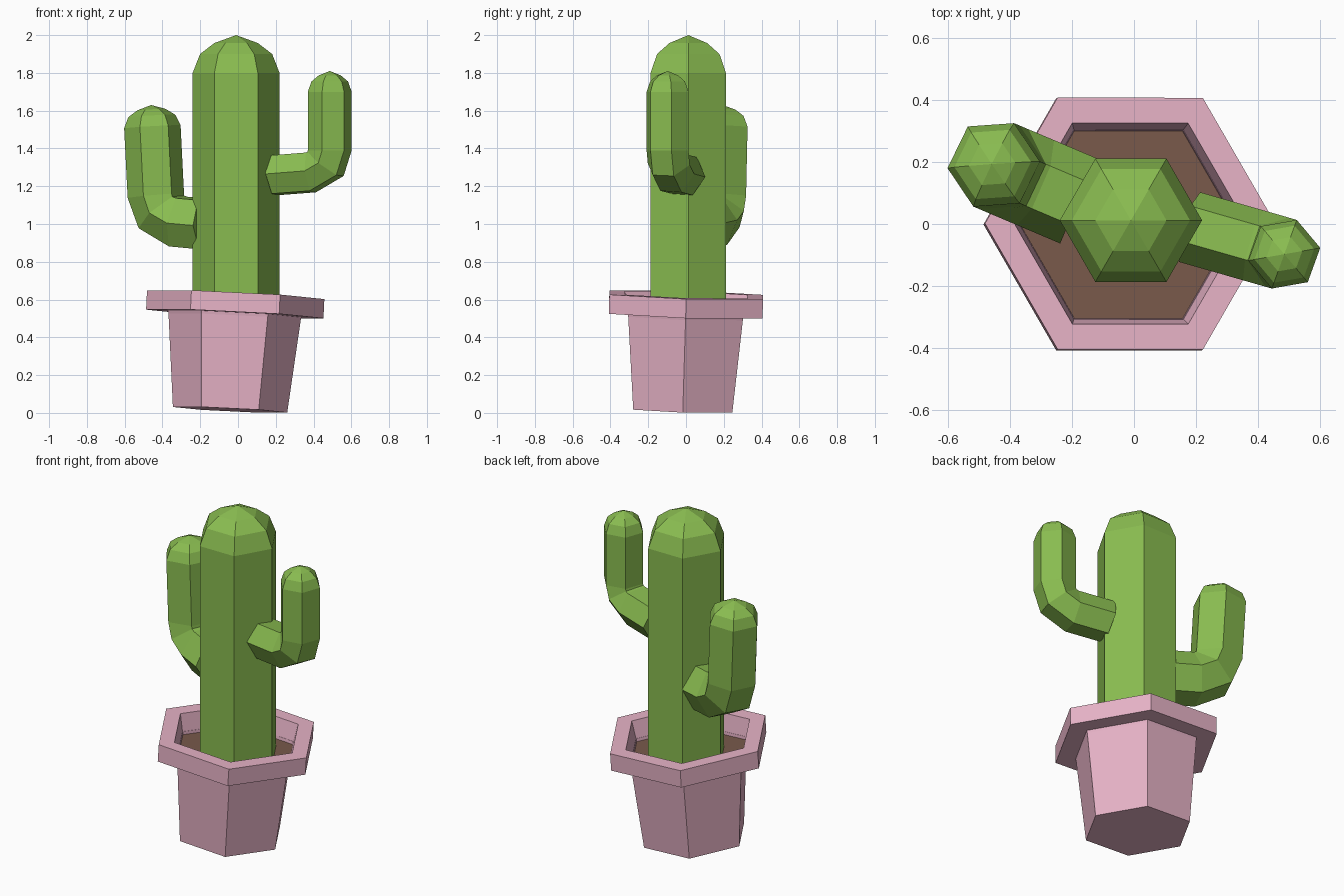
import bpy, bmesh
from math import sin, cos, radians, pi
from mathutils import Vector, Matrix

if "Cube" in bpy.data.objects:
    bpy.data.objects.remove(bpy.data.objects["Cube"])

SIDES = 6


def material(name, rgb):
    m = bpy.data.materials.new(name)
    m.diffuse_color = (*rgb, 1)
    m.use_nodes = True
    m.node_tree.nodes["Principled BSDF"].inputs["Base Color"].default_value = m.diffuse_color
    return m


green = material("cactus_green", (0.25, 0.50, 0.08))
pink = material("pot_pink", (0.80, 0.45, 0.57))
brown = material("soil_brown", (0.19, 0.10, 0.07))


def ring(c, a, b, r, twist=0.0):
    """Hexagon around c, spanned by the unit vectors a and b."""
    return [c + r * (cos(t) * a + sin(t) * b)
            for t in (twist + 2 * pi * i / SIDES for i in range(SIDES))]


def loft(name, rings, mat, start_cap=True, tip=None, matrix=None):
    """Skin a list of rings, optionally closing the start and a pointed tip."""
    bm = bmesh.new()
    vs = [[bm.verts.new(p) for p in r] for r in rings]
    for lo, hi in zip(vs, vs[1:]):
        for i in range(SIDES):
            j = (i + 1) % SIDES
            bm.faces.new((lo[i], lo[j], hi[j], hi[i]))
    if start_cap:
        bm.faces.new(vs[0][::-1])
    if tip is not None:
        t = bm.verts.new(tip)
        for i in range(SIDES):
            bm.faces.new((vs[-1][i], vs[-1][(i + 1) % SIDES], t))
    if matrix:
        bm.transform(matrix)
    me = bpy.data.meshes.new(name)
    bm.to_mesh(me)
    bm.free()
    me.materials.append(mat)
    ob = bpy.data.objects.new(name, me)
    bpy.context.collection.objects.link(ob)
    return ob


X, Y, Z = Vector((1, 0, 0)), Vector((0, 1, 0)), Vector((0, 0, 1))
# rounded end: (fraction of height, fraction of radius)
DOME = [(0.5, 0.83), (0.79, 0.5)]

# Trunk
base = Vector((-0.01, 0.012, 0))
profile = [(0.48, 0.23), (1.8, 0.23)] + [(1.8 + 0.2 * h, 0.23 * f) for h, f in DOME]
loft("trunk", [ring(base + z * Z, X, Y, r) for z, r in profile], green,
     tip=base + 2.0 * Z)


def arm(name, origin, azimuth, r, twist, path, dome_h):
    """Bent arm; path holds (distance out, z, angle of the ring's outer side)."""
    az = radians(azimuth)
    u = Vector((cos(az), sin(az), 0))
    side = Vector((-sin(az), cos(az), 0))
    o = Vector((*origin, 0))
    rings = []
    for s, z, ang in path:
        a = radians(ang)
        out = cos(a) * u + sin(a) * Z
        c = o + s * u + z * Z
        rings.append(ring(c, out, side, r, radians(twist)))
    axis = -sin(a) * u + cos(a) * Z
    for h, f in DOME:
        rings.append(ring(c + dome_h * h * axis, out, side, r * f, radians(twist)))
    loft(name, rings, green, tip=c + dome_h * axis)


# Arms
arm("right_arm", (0.18, -0.01), -16, 0.118, 26,
    [(0, 1.257, -80), (0.214, 1.273, -83), (0.295, 1.318, -37),
     (0.318, 1.39, 0), (0.318, 1.70, 0)], 0.11)
arm("left_arm", (-0.18, 0.075), 157, 0.15, 27,
    [(0, 1.0, -90), (0.15, 1.013, -80), (0.245, 1.064, -40),
     (0.277, 1.15, -5), (0.297, 1.515, -3.5)], 0.115)

# Pot and soil, leaning slightly
lean = Z.rotation_difference(Vector((0.049, 0.03, 1))).to_matrix().to_4x4()
tilt = Matrix.Translation((-0.042, -0.017, 0.0165)) @ lean
pot = [(0, 0.303), (0.508, 0.352), (0.508, 0.47), (0.61, 0.47), (0.61, 0.375), (0.49, 0.35)]
loft("pot", [ring(z * Z, X, Y, r) for z, r in pot], pink, matrix=tilt)
soil = loft("soil", [ring(0.49 * Z, X, Y, 0.35)], brown, start_cap=False,
            tip=0.49 * Z, matrix=tilt)
